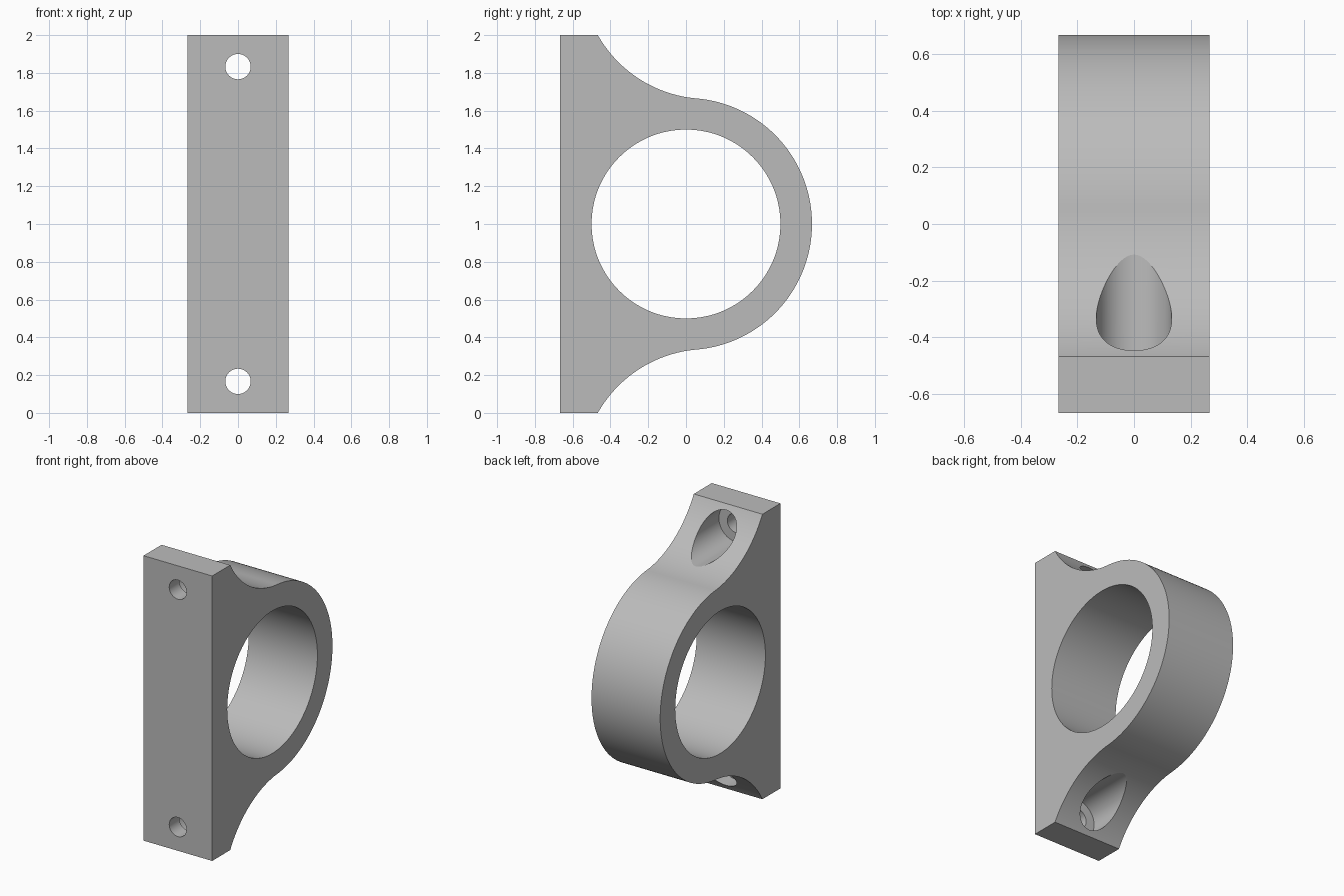
import bpy, bmesh, math
from mathutils import Matrix

if "Cube" in bpy.data.objects:
    bpy.data.objects.remove(bpy.data.objects["Cube"])

WIDTH, MID = 0.533, 1.0
RING, BORE, FILLET = 0.667, 0.5, 0.667
FACE_Y, STEP_Y = -0.667, -0.467
SCREW_OFFSET, FLOOR_Y = 0.833, -0.555

grey = bpy.data.materials.new("grey plastic")
grey.use_nodes = True
grey.diffuse_color = (0.5, 0.5, 0.5, 1)
grey.node_tree.nodes["Principled BSDF"].inputs["Base Color"].default_value = (0.5, 0.5, 0.5, 1)


def add_object(name, bm):
    bmesh.ops.recalc_face_normals(bm, faces=bm.faces)
    mesh = bpy.data.meshes.new(name)
    bm.to_mesh(mesh)
    bm.free()
    mesh.materials.append(grey)
    obj = bpy.data.objects.new(name, mesh)
    bpy.context.collection.objects.link(obj)
    return obj


def arc(cy, cz, r, start, end, steps):
    angles = [start + (end - start) * i / steps for i in range(steps + 1)]
    return [(cy + r * math.cos(a), cz + r * math.sin(a)) for a in angles]


def drill(name, radius, start, end, axis, z):
    """Cylinder along axis X or Y, used as a cutter."""
    bm = bmesh.new()
    bmesh.ops.create_cone(bm, cap_ends=True, segments=128, radius1=radius,
                          radius2=radius, depth=end - start)
    mid = (start + end) / 2
    if axis == "X":
        m = Matrix.Translation((mid, 0, z)) @ Matrix.Rotation(math.pi / 2, 4, "Y")
    else:
        m = Matrix.Translation((0, mid, z)) @ Matrix.Rotation(math.pi / 2, 4, "X")
    bmesh.ops.transform(bm, matrix=m, verts=bm.verts)
    obj = add_object(name, bm)
    obj.hide_render = True
    return obj


# Concave fillet: tangent to the ring, ending at the top corner of the plate
reach = RING + FILLET
corner = math.hypot(STEP_Y, MID)
spread = math.acos((reach**2 + corner**2 - FILLET**2) / (2 * reach * corner))
tilt = math.atan2(MID, STEP_Y) - spread
cy, cz = reach * math.cos(tilt), reach * math.sin(tilt)
corner_angle = math.atan2(MID - cz, STEP_Y - cy) % (2 * math.pi)

# Upper half of the outline, mirrored for the lower half
upper = arc(0, 0, RING, 0, tilt, 48)
upper += arc(cy, cz, FILLET, tilt + math.pi, corner_angle, 36)[1:]
upper.append((FACE_Y, MID))
outline = upper + [(y, -z) for y, z in reversed(upper[1:])]

# Clamp body: outline extruded across the width
bm = bmesh.new()
face = bm.faces.new([bm.verts.new((-WIDTH / 2, y, z + MID)) for y, z in outline])
side = bmesh.ops.extrude_face_region(bm, geom=[face])["geom"]
bmesh.ops.translate(bm, vec=(WIDTH, 0, 0),
                    verts=[v for v in side if isinstance(v, bmesh.types.BMVert)])
body = add_object("clamp_body", bm)

# Main bore, screw holes and their counterbores
cutters = [drill("bore_cutter", BORE, -0.5, 0.5, "X", MID)]
for label, sign in (("upper", 1), ("lower", -1)):
    z = MID + sign * SCREW_OFFSET
    cutters.append(drill(label + "_screw_cutter", 0.067, -0.8, FLOOR_Y + 0.05, "Y", z))
    cutters.append(drill(label + "_counterbore_cutter", 0.133, FLOOR_Y, 0.3, "Y", z))

bpy.ops.object.select_all(action="DESELECT")
bpy.context.view_layer.objects.active = body
body.select_set(True)
for cutter in cutters:
    mod = body.modifiers.new(cutter.name, "BOOLEAN")
    mod.operation, mod.solver, mod.object = "DIFFERENCE", "EXACT", cutter
    bpy.ops.object.modifier_apply(modifier=mod.name)
    bpy.data.objects.remove(cutter)

bpy.ops.object.shade_smooth_by_angle(angle=math.radians(15))
